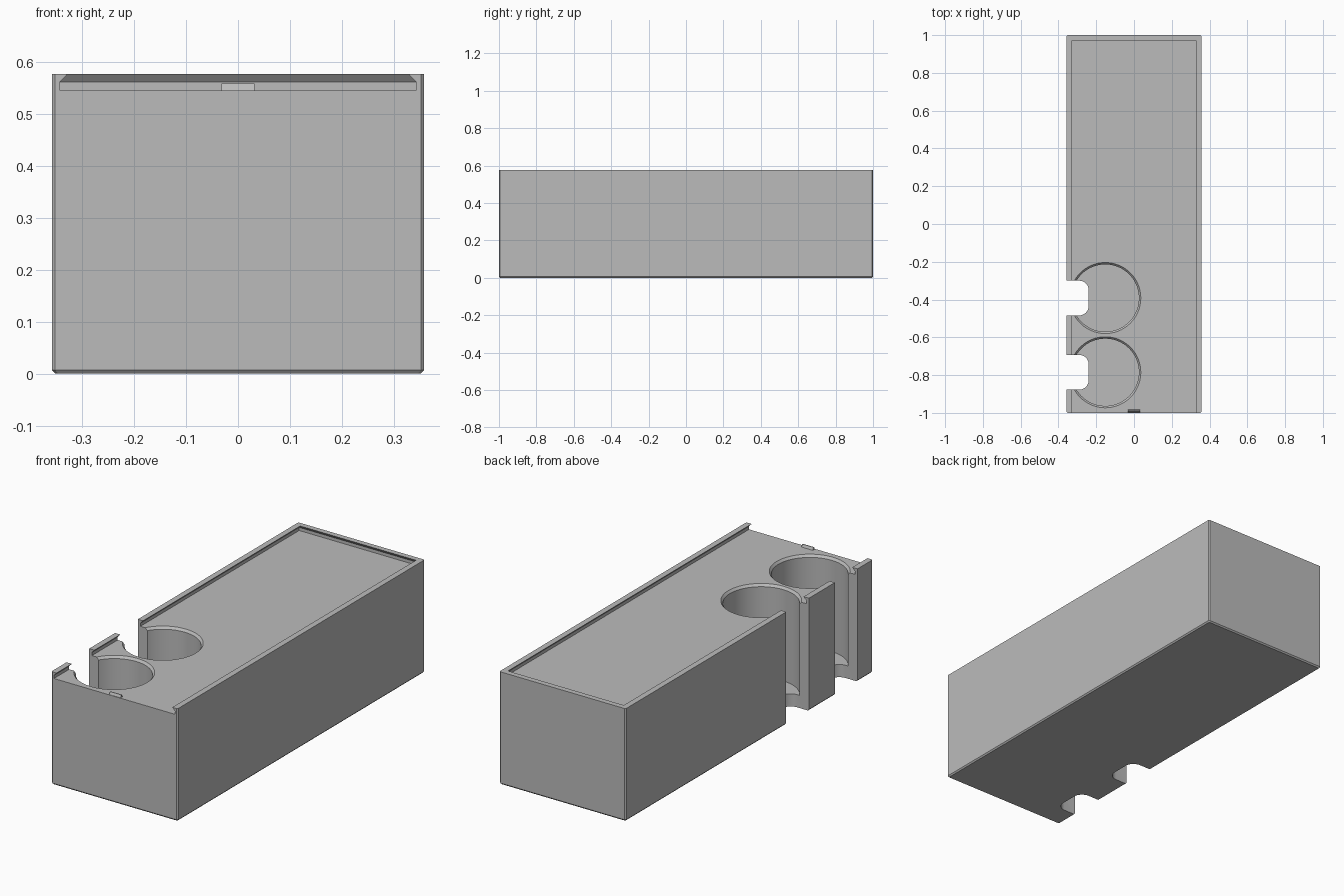
import bpy, bmesh
from math import sin, cos, pi

if "Cube" in bpy.data.objects:
    bpy.data.objects.remove(bpy.data.objects["Cube"])

grey = bpy.data.materials.new("plain_grey")
grey.use_nodes = True
colour = (0.5, 0.5, 0.5, 1)
grey.diffuse_color = colour
grey.node_tree.nodes["Principled BSDF"].inputs["Base Color"].default_value = colour

HALF_X, HALF_Y, TOP = 0.358, 1.0, 0.577
DECK, LIP = 0.545, 0.561
WELL_X, WELL_R, WELL_FLOOR = -0.152, 0.178, 0.065
WELLS_Y = (-0.392, -0.785)


def loft(name, rings):
    """Closed solid through a stack of rings given as (outline, z)."""
    bm = bmesh.new()
    loops = [[bm.verts.new((x, y, z)) for x, y in pts] for pts, z in rings]
    n = len(loops[0])
    for a, b in zip(loops, loops[1:]):
        for i in range(n):
            j = (i + 1) % n
            bm.faces.new((a[i], a[j], b[j], b[i]))
    bm.faces.new(loops[0][::-1])
    bm.faces.new(loops[-1])
    bmesh.ops.recalc_face_normals(bm, faces=bm.faces)
    mesh = bpy.data.meshes.new(name)
    bm.to_mesh(mesh)
    bm.free()
    mesh.materials.append(grey)
    obj = bpy.data.objects.new(name, mesh)
    bpy.context.collection.objects.link(obj)
    return obj


def box_outline(inset, c=0.006):
    x, y = HALF_X - inset, HALF_Y - inset
    return [(x - c, -y), (x, -y + c), (x, y - c), (x - c, y),
            (-x + c, y), (-x, y - c), (-x, -y + c), (-x + c, -y)]


def slot_outline(x, y):
    return [(-x, -1.1), (x, -1.1), (x, y), (-x, y)]


def circle(cx, cy, r, n=96):
    return [(cx + r * cos(2 * pi * i / n), cy + r * sin(2 * pi * i / n)) for i in range(n)]


def notch_outline(cy, half=0.092, end=-0.24, r=0.05):
    arc = [(end - r + r * cos(i * pi / 16), half - r + r * sin(i * pi / 16)) for i in range(9)]
    lower = [(x, cy - y) for x, y in reversed(arc)]
    upper = [(x, cy + y) for x, y in arc]
    return [(-0.5, cy - half)] + lower + upper + [(-0.5, cy + half)]


def cut(obj, cutter):
    mod = obj.modifiers.new("cut", 'BOOLEAN')
    mod.operation, mod.solver, mod.object = 'DIFFERENCE', 'EXACT', cutter
    bpy.context.view_layer.objects.active = obj
    bpy.ops.object.modifier_apply(modifier=mod.name)
    bpy.data.objects.remove(cutter)


# Box body, chamfered around the foot and corners
body = loft("box_body", [(box_outline(0.006), 0), (box_outline(0), 0.007), (box_outline(0), TOP)])

# Dovetail groove for a sliding lid, open at the front
cut(body, loft("lid_groove", [(slot_outline(0.343, 0.985), DECK),
                              (slot_outline(0.343, 0.985), LIP),
                              (slot_outline(0.328, 0.972), TOP),
                              (slot_outline(0.313, 0.959), 0.593)]))

# Round wells with chamfered rims, and finger notches through the side
for cy in WELLS_Y:
    cut(body, loft("well", [(circle(WELL_X, cy, WELL_R), WELL_FLOOR),
                            (circle(WELL_X, cy, WELL_R), DECK - 0.012),
                            (circle(WELL_X, cy, WELL_R + 0.01), DECK),
                            (circle(WELL_X, cy, WELL_R + 0.01), DECK + 0.004)]))
    cut(body, loft("finger_notch", [(notch_outline(cy), -0.1), (notch_outline(cy), 0.7)]))

# Small latch ridge at the front of the deck
ridge = lambda y0, y1: [(-0.032, y0), (0.032, y0), (0.032, y1), (-0.032, y1)]
latch = loft("lid_latch", [(ridge(-0.997, -0.981), DECK - 0.004),
                           (ridge(-0.997, -0.981), DECK),
                           (ridge(-0.991, -0.987), DECK + 0.013)])

# Smooth the round walls, keep edges crisp
bpy.ops.object.select_all(action='DESELECT')
body.select_set(True)
bpy.context.view_layer.objects.active = body
bpy.ops.object.shade_smooth_by_angle(angle=0.35)
